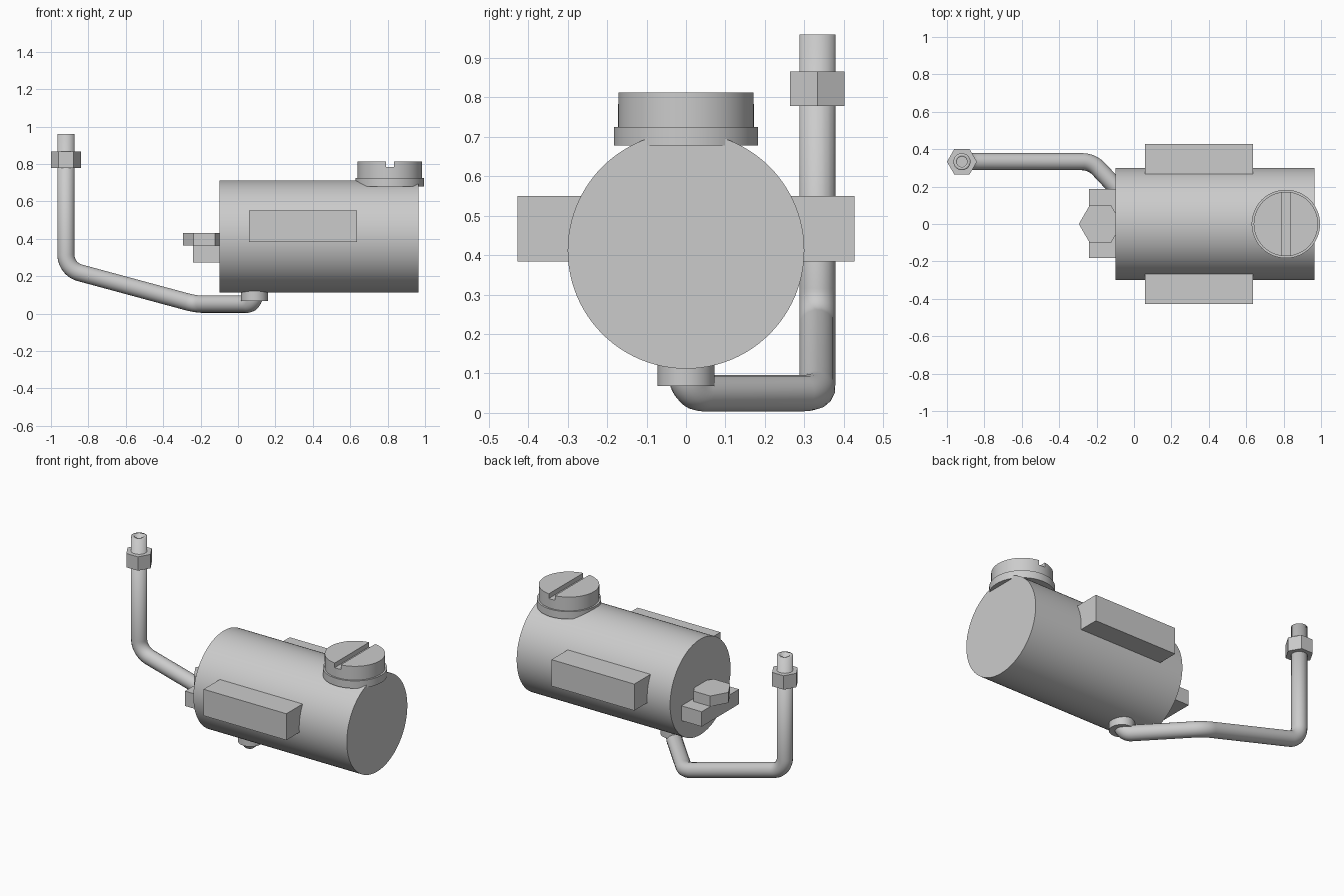
import bpy
import math
from mathutils import Vector

cube = bpy.data.objects.get("Cube")
if cube:
    bpy.data.objects.remove(cube, do_unlink=True)

grey = bpy.data.materials.new("plain_grey")
grey.use_nodes = True
grey.diffuse_color = (0.6, 0.6, 0.6, 1)
grey.node_tree.nodes["Principled BSDF"].inputs["Base Color"].default_value = (0.6, 0.6, 0.6, 1)


def finish(name, smooth=False):
    obj = bpy.context.object
    obj.name = name
    obj.data.materials.clear()
    obj.data.materials.append(grey)
    if smooth:
        bpy.ops.object.shade_smooth_by_angle(angle=math.radians(35))
    return obj


def prism(name, center, radius, depth, sides=64, rot=(0, 0, 0)):
    bpy.ops.mesh.primitive_cylinder_add(vertices=sides, radius=radius, depth=depth,
                                        location=center, rotation=rot)
    return finish(name, sides > 8)


def box(name, low, high):
    low, high = Vector(low), Vector(high)
    bpy.ops.mesh.primitive_cube_add(size=1, location=(low + high) / 2)
    obj = finish(name)
    obj.scale = high - low
    return obj


def fillet(points, radii, steps=10):
    """Round each inner corner of a path with a circular arc."""
    pts = [Vector(p) for p in points]
    path = [pts[0]]
    for a, b, c, r in zip(pts, pts[1:], pts[2:], radii):
        u, v = (a - b).normalized(), (c - b).normalized()
        half = u.angle(v) / 2
        center = b + (u + v).normalized() * (r / math.sin(half))
        start = b + u * (r / math.tan(half)) - center
        end = b + v * (r / math.tan(half)) - center
        sweep = math.pi - 2 * half
        for i in range(steps + 1):
            t = i / steps
            path.append(center + (start * math.sin((1 - t) * sweep)
                                  + end * math.sin(t * sweep)) / math.sin(sweep))
    return path + [pts[-1]]


# Main horizontal cylinder
prism("body", (0.433, 0, 0.412), 0.3, 1.065, 96, (0, math.pi / 2, 0))

# Blocks on both sides of the body
for side, label in ((-1, "right"), (1, "left")):
    box("side_block_" + label, (0.06, min(side * 0.22, side * 0.427), 0.384),
        (0.635, max(side * 0.22, side * 0.427), 0.55))

# Slotted filler cap
prism("cap_flange", (0.812, 0, 0.702), 0.183, 0.047)
cap = prism("cap_top", (0.812, 0, 0.761), 0.172, 0.102)
cutter = box("slot_cutter", (0.791, -0.3, 0.783), (0.833, 0.3, 0.9))
cutter.hide_render = True
cutter.hide_viewport = True
slot = cap.modifiers.new("slot", "BOOLEAN")
slot.operation = "DIFFERENCE"
slot.solver = "EXACT"
slot.object = cutter

# Bracket and hexagonal bolt on the end of the body
box("end_bracket", (-0.24, -0.183, 0.272), (-0.05, 0.187, 0.365))
prism("end_bolt", (-0.18, 0, 0.397), 0.115, 0.066, 6, (0, 0, math.pi / 6))

# Outlet fitting below the body
prism("outlet_fitting", (0.088, 0, 0.11), 0.072, 0.084, 48)

# Bent hollow pipe
corners = [(0.088, 0, 0.13), (0.088, 0, 0.05), (-0.225, 0.333, 0.05),
           (-0.92, 0.333, 0.238), (-0.92, 0.333, 0.96)]
path = fillet(corners, (0.055, 0.12, 0.1))
curve = bpy.data.curves.new("pipe_path", "CURVE")
curve.dimensions = "3D"
curve.bevel_depth = 0.046
curve.bevel_resolution = 6
spline = curve.splines.new("POLY")
spline.points.add(len(path) - 1)
for point, co in zip(spline.points, path):
    point.co = (*co, 1)
pipe = bpy.data.objects.new("pipe", curve)
bpy.context.collection.objects.link(pipe)
bpy.ops.object.select_all(action="DESELECT")
pipe.select_set(True)
bpy.context.view_layer.objects.active = pipe
bpy.ops.object.convert(target="MESH")
pipe = finish("pipe", True)
wall = pipe.modifiers.new("wall", "SOLIDIFY")
wall.thickness = 0.018
wall.offset = -1

# Hexagonal nut near the pipe end
prism("pipe_nut", (-0.92, 0.333, 0.822), 0.08, 0.087, 6, (0, 0, math.pi / 6))
